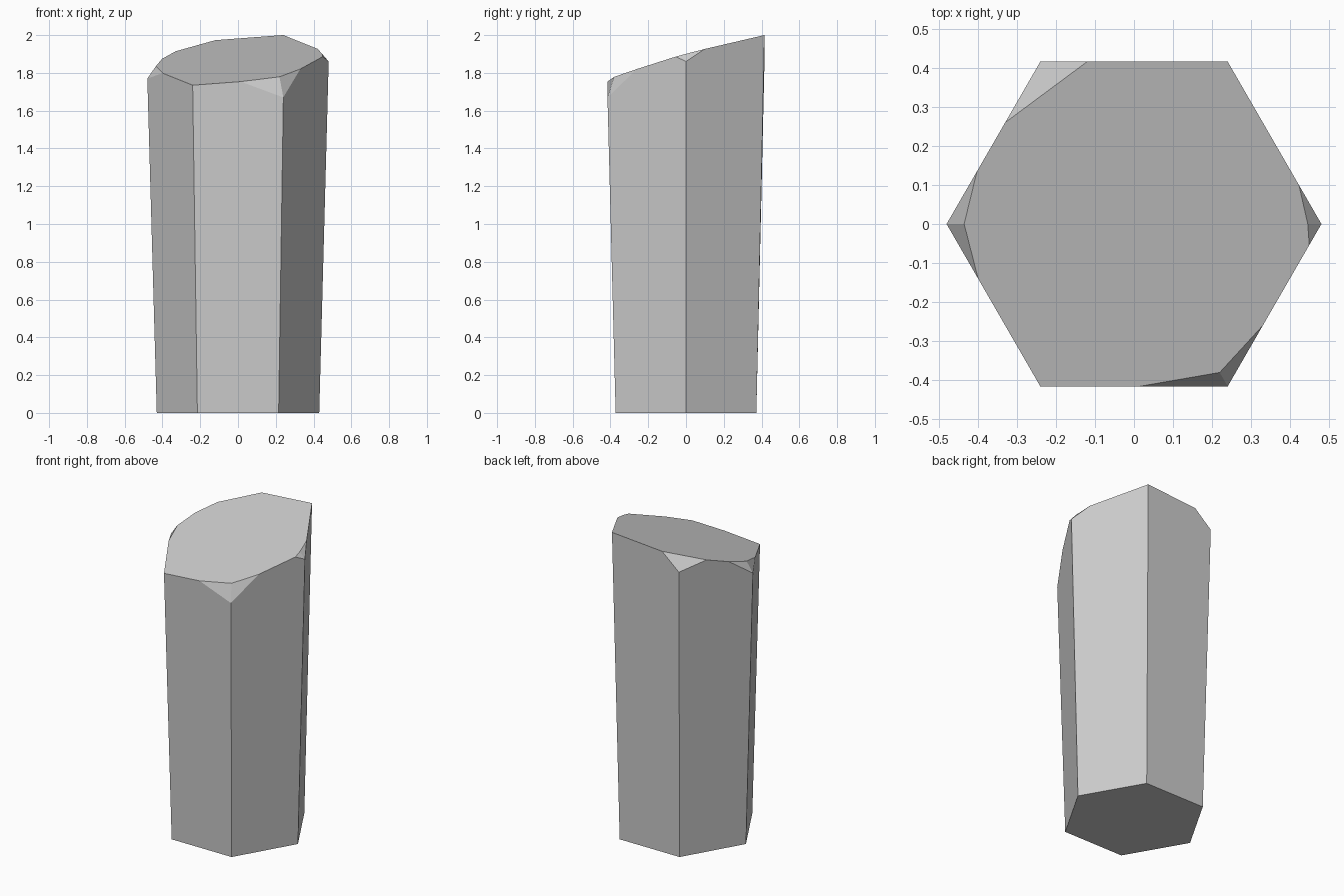
import bpy, bmesh, math
from mathutils import Vector

if "Cube" in bpy.data.objects:
    bpy.data.objects.remove(bpy.data.objects["Cube"])

BASE_R, TOP_R = 0.43, 0.48


def hex_point(i, r, z=0.0):
    a = math.radians(60 * i)
    return Vector((r * math.cos(a), r * math.sin(a), z))


def on_cap(p):
    # tilted plane of the broken top
    return Vector((p.x, p.y, 1.8675 + 0.075 * p.x + 0.276 * p.y))


# chipped corners: index -> (height, share of previous side, share of next side, inset radius)
chips = {
    0: (1.86, 0.13, 0.24, 0.445),
    2: (1.87, 0.25, 0.375, None),
    3: (1.77, 0.325, 0.337, 0.435),
    5: (1.67, 0.47, 0.375, 0.439),
}

bm = bmesh.new()
base = [bm.verts.new(hex_point(i, BASE_R)) for i in range(6)]
corner, before, after, cap = [], [], [], []

# corner tips and chip outlines
for i in range(6):
    c = hex_point(i, TOP_R)
    if i not in chips:
        v = bm.verts.new(on_cap(c))
        corner.append(v)
        before.append(None)
        after.append(None)
        cap.append(v)
        continue
    z, t_prev, t_next, inset = chips[i]
    tip = bm.verts.new((c.x, c.y, z))
    p = bm.verts.new(on_cap(c.lerp(hex_point(i - 1, TOP_R), t_prev)))
    n = bm.verts.new(on_cap(c.lerp(hex_point(i + 1, TOP_R), t_next)))
    corner.append(tip)
    before.append(p)
    after.append(n)
    if inset:
        m = bm.verts.new(on_cap(hex_point(i, inset)))
        bm.faces.new((tip, m, p))
        bm.faces.new((tip, n, m))
        cap += [p, m, n]
    else:
        bm.faces.new((tip, n, p))
        cap += [p, n]

# sides, base and cap
for i in range(6):
    j = (i + 1) % 6
    ring = [base[i], base[j], corner[j], before[j], after[i], corner[i]]
    bm.faces.new([v for v in ring if v])
bm.faces.new(base[::-1])
bm.faces.new(cap)
bmesh.ops.recalc_face_normals(bm, faces=bm.faces)

mesh = bpy.data.meshes.new("hexagonal_column")
bm.to_mesh(mesh)
bm.free()
bpy.context.collection.objects.link(bpy.data.objects.new("hexagonal_column", mesh))
